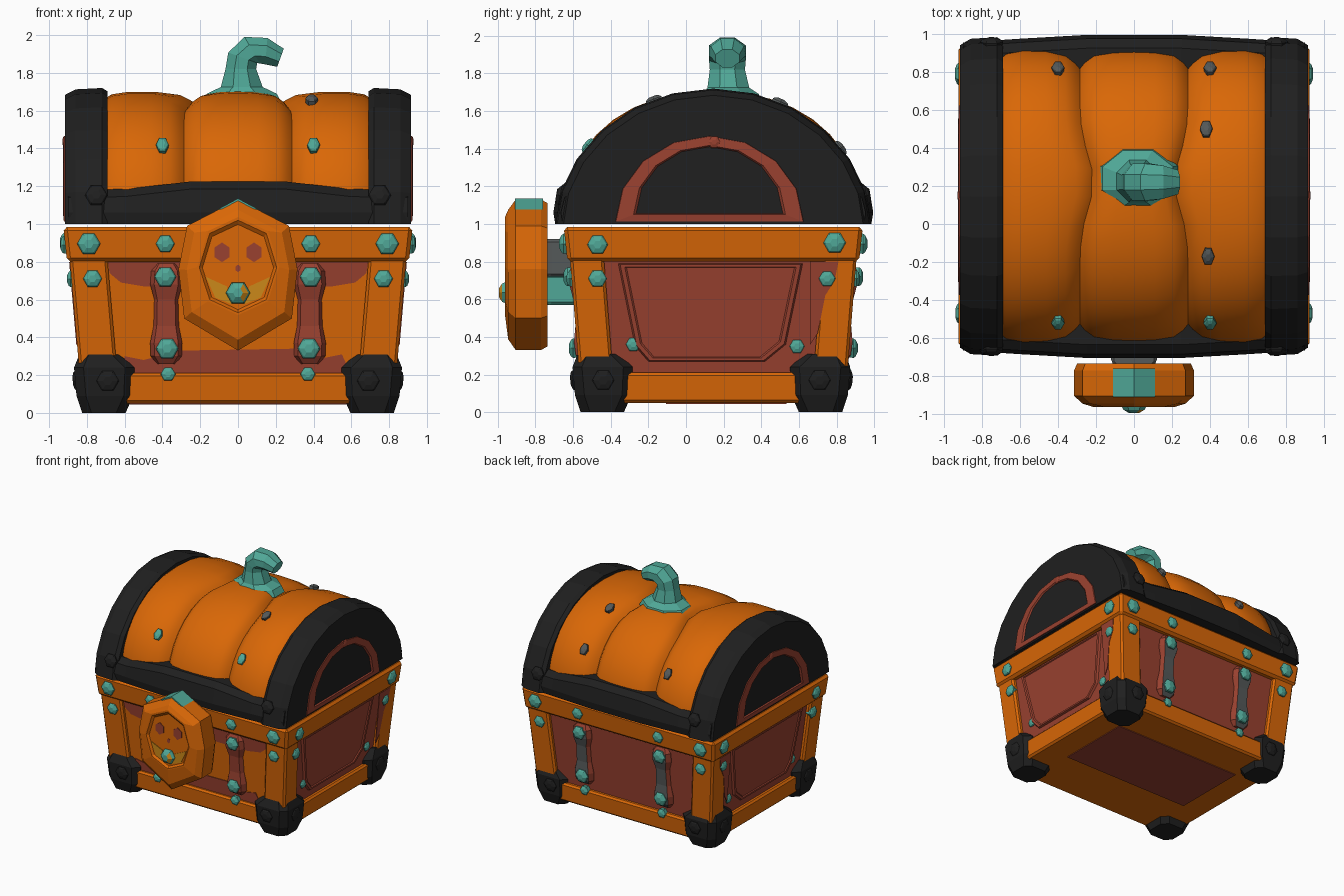
import bpy, bmesh, math
from mathutils import Vector

if "Cube" in bpy.data.objects:
    bpy.data.objects.remove(bpy.data.objects["Cube"])

def mat(name, r, g, b):
    m = bpy.data.materials.new(name)
    m.diffuse_color = (r, g, b, 1)
    m.use_nodes = True
    m.node_tree.nodes["Principled BSDF"].inputs["Base Color"].default_value = m.diffuse_color
    return m

ORANGE = mat("pumpkin orange", 0.70, 0.137, 0.002)
RED = mat("brown red", 0.32, 0.053, 0.029)
BLACK = mat("iron black", 0.014, 0.014, 0.014)
TEAL = mat("teal", 0.08, 0.39, 0.31)
GRAY = mat("dull gray", 0.09, 0.10, 0.10)
YELLOW = mat("dark yellow", 0.60, 0.25, 0.01)
CY = 0.145                       # chest centre in y
SIGNS = (-1, 1)

def make(name, parts, *mats, bevel=0, rule=None):
    """One object from a list of lofts; each loft is a list of equal rings."""
    bm = bmesh.new()
    for rings in parts:
        vs = [[bm.verts.new(p) for p in r] for r in rings]
        n = len(vs[0])
        for a, b in zip(vs, vs[1:]):
            for i in range(n):
                j = (i + 1) % n
                bm.faces.new((a[i], a[j], b[j], b[i]))
        bm.faces.new(vs[0])
        bm.faces.new(vs[-1])
    bmesh.ops.recalc_face_normals(bm, faces=bm.faces)
    bm.normal_update()
    if rule:
        for f in bm.faces:
            f.material_index = rule(f)
    me = bpy.data.meshes.new(name)
    bm.to_mesh(me)
    bm.free()
    for m in mats:
        me.materials.append(m)
    ob = bpy.data.objects.new(name, me)
    bpy.context.collection.objects.link(ob)
    if bevel:
        b = ob.modifiers.new("bevel", 'BEVEL')
        b.width, b.segments = bevel, 1
    return ob

def sq(cx, cy, hx, hy, z, c=0):
    """Rectangle ring, with optional cut corners."""
    if not c:
        return [(cx + i * hx, cy + j * hy, z) for i, j in ((-1, -1), (1, -1), (1, 1), (-1, 1))]
    p = [(-hx + c, -hy), (hx - c, -hy), (hx, -hy + c), (hx, hy - c),
         (hx - c, hy), (-hx + c, hy), (-hx, hy - c), (-hx, -hy + c)]
    return [(cx + x, cy + y, z) for x, y in p]

def stud(c, n, r, h=None, long=1):
    """Six-sided domed nail head."""
    h = h or r * 0.75
    q = Vector(n).to_track_quat('Z', 'Y')
    ring = lambda k, d: [Vector(c) + q @ Vector((k * r * math.cos(a), long * k * r * math.sin(a), d))
                         for a in (i * math.pi / 3 for i in range(6))]
    return [ring(0.9, -0.03), ring(1, h * 0.3), ring(0.85, h * 0.65), ring(0.4, h)]

def HX(z): return 0.825 + 0.065 * (z - 0.05) / 0.75
def HY(z): return 0.70 + 0.06 * (z - 0.05) / 0.75

# ---- body: core, rails, posts ----
make("body_core", [[sq(0, CY, HX(z) - 0.035, HY(z) - 0.035, z) for z in (0.08, 0.95)]],
     RED, ORANGE, rule=lambda f: 1 if f.normal.y < -0.8 else 0)
make("bottom_rail", [[sq(0, CY, HX(z), HY(z), z, 0.06) for z in (0.05, 0.21)]], ORANGE, bevel=0.015)
make("top_rail", [[sq(0, CY, 0.905, 0.775, 0.80), sq(0, CY, 0.925, 0.795, 0.985)]], ORANGE, bevel=0.02)
make("corner_posts", [[sq(i * (HX(z) - 0.1), CY + j * (HY(z) - 0.09), 0.1, 0.09, z) for z in (0.15, 0.82)]
                      for i in SIGNS for j in SIGNS], ORANGE, bevel=0.015)
make("underside_panel", [[sq(0, CY + 0.07, 0.60, 0.32, z) for z in (0.044, 0.052)]], RED)

# painted red strips on the front panel
def front(p, d): return [(x, CY - HY(z) + 0.035 - d, z) for x, z in p]
top_strip = [(-0.69, 0.81), (-0.68, 0.74), (-0.62, 0.69), (-0.5, 0.67), (0.5, 0.67), (0.62, 0.69), (0.68, 0.74), (0.69, 0.81)]
low_strip = [(-0.6, 0.2), (-0.6, 0.3), (-0.5, 0.28), (-0.3, 0.33), (0.3, 0.34), (0.45, 0.29), (0.55, 0.31), (0.6, 0.2)]
make("front_paint", [[front(s, 0), front(s, 0.006)] for s in (top_strip, low_strip)], RED)

# red paint running onto the rear side posts
patch = [(0.66, 0.80), (0.81, 0.80), (0.79, 0.7), (0.74, 0.62), (0.70, 0.42), (0.66, 0.36)]
make("post_paint", [[[(s * (HX(z) + d), y, z) for y, z in patch] for d in (-0.003, 0.004)] for s in SIGNS], RED)

# raised panels on the two sides
side = [(-0.36, 0.79), (0.62, 0.79), (0.53, 0.36), (0.42, 0.27), (-0.2, 0.27), (-0.27, 0.35)]
def side_ring(s, d, k):
    return [(s * (HX(z) - 0.035 + d), 0.13 + (y - 0.13) * k, 0.54 + (z - 0.54) * k) for y, z in side]
make("side_panels", [[side_ring(s, 0, 1), side_ring(s, 0.018, 0.98), side_ring(s, 0.018, 0.93), side_ring(s, 0.01, 0.91)]
                     for s in SIGNS], RED)

# ---- iron feet ----
feet = []
for i in SIGNS:
    for j, cy in ((-1, -0.44), (1, 0.71)):
        feet.append([sq(i * (0.705 + o), cy + j * o, h, h, z, 0.05)
                     for z, h, o in ((0, 0.115, 0.005), (0.09, 0.15, 0), (0.24, 0.16, 0.003), (0.31, 0.11, 0.025))])
        feet.append(stud((i * 0.69, cy + j * 0.155, 0.17), (0, j, -0.1), 0.06, 0.02))
        feet.append(stud((i * 0.855, cy, 0.17), (i, 0, -0.1), 0.06, 0.02))
make("corner_feet", feet, BLACK)

# ---- straps, wide at both ends ----
def strap(cx, j):
    rings = []
    for z, w, d in ((0.26, 0.05, 0.02), (0.30, 0.082, 0.045), (0.37, 0.085, 0.05), (0.46, 0.067, 0.035),
                    (0.60, 0.063, 0.035), (0.68, 0.085, 0.05), (0.75, 0.08, 0.045), (0.79, 0.05, 0.02)):
        y = HY(z) - 0.05
        rings.append([(cx + x, CY + j * (y + e), z) for x, e in
                      ((-w, 0), (w, 0), (w, d * 0.6), (w * 0.75, d + 0.015), (-w * 0.75, d + 0.015), (-w, d * 0.6))])
    return rings
make("front_straps", [strap(i * 0.38, -1) for i in SIGNS], RED)
make("back_straps", [strap(i * 0.38, 1) for i in SIGNS], RED, GRAY,
     rule=lambda f: 1 if f.normal.y > 0.8 and f.calc_center_median().z < 0.74 else 0)

# ---- teal studs ----
studs = []
for i in SIGNS:
    for j in SIGNS:
        for x, z, r, d in ((0.79, 0.895, 0.062, 0.785), (0.385, 0.895, 0.05, 0.785), (0.77, 0.71, 0.05, 0.752),
                           (0.385, 0.72, 0.058, 0.765), (0.375, 0.34, 0.06, 0.735), (0.37, 0.205, 0.04, 0.712)):
            studs.append(stud((i * x, CY + j * d, z), (0, j, 0), r, r * 0.55))
    for y, z, r, d in ((-0.47, 0.89, 0.055, 0.913), (0.79, 0.9, 0.06, 0.913), (-0.47, 0.71, 0.05, 0.88),
                       (0.75, 0.71, 0.045, 0.88), (-0.28, 0.36, 0.04, 0.815), (0.59, 0.35, 0.04, 0.815)):
        studs.append(stud((i * d, y, z), (i, 0, 0), r, r * 0.5))
make("body_studs", studs, TEAL)

# ---- lid: pumpkin lobes, the middle one pinched near the stem ----
def lid(x, t, k):
    c, s = math.cos(t), max(math.sin(t), 0)
    y = CY - k * 0.785 * math.copysign(abs(c) ** 0.9, c)
    if abs(x) < 0.5:
        x *= 1 - 0.25 * math.exp(-((y - 0.22) / 0.2) ** 2) * min(1, (0.5 - abs(x)) / 0.2)
    return Vector((x, y, 1.01 + k * 0.69 * s ** 0.9))
half = [(0.72, 0.93), (0.67, 0.98), (0.58, 1), (0.46, 1), (0.36, 0.975), (0.31, 0.93), (0.285, 0.895),
        (0.26, 0.935), (0.21, 0.98), (0.11, 1.0)]
xs = [(-x, k) for x, k in half] + [(0, 1.005)] + half[::-1]
lobes = make("lid_lobes", [[[lid(x, math.pi * i / 18, k) for i in range(19)] for x, k in xs]], ORANGE)
bpy.context.view_layer.objects.active = lobes
lobes.select_set(True)
bpy.ops.object.shade_smooth_by_angle(angle=math.radians(35))
lobes.select_set(False)

# nails on the lid
def nail(x, y):
    t = math.acos(max(-1, min(1, math.copysign((abs(CY - y) / 0.785) ** (1 / 0.9), CY - y))))
    p = lid(x, t, 1)
    p.x = x
    return stud(p, (0, (p.y - CY) / 0.62, (p.z - 1.01) / 0.48), 0.034, 0.022, 1.5)
make("lid_nails_front", [nail(x, -0.52) for x in (-0.4, 0.4)], TEAL)
make("lid_nails", [nail(x, y) for x, y in ((-0.4, 0.82), (0.4, 0.82), (0.38, 0.5), (0.39, -0.17))], GRAY)

# ---- lid: iron end bands and rails ----
def arch(x, k, cy, ry, z0, rz, n, e=1):
    return [(x, cy - k * ry * math.cos(math.pi * i / n), z0 + k * rz * max(0, math.sin(math.pi * i / n)) ** e) for i in range(n + 1)]
make("end_bands", [[arch(s * x, k, CY, 0.838, 1.0, 0.72, 12, 1.06) for x, k in ((0.69, 0.975), (0.72, 1), (0.86, 0.99), (0.915, 0.95))]
                   for s in SIGNS], BLACK)
make("lid_rails", [[[(x, CY + j * y, z) for y, z in ((0.6, 1.0), (d, 1.0), (d + 0.01, 1.06), (d - 0.01, t - 0.04), (d - 0.06, t), (0.6, t))]
                    for x, d, t in ((-0.9, 0.80, 1.18), (-0.6, 0.82, 1.185), (-0.25, 0.84, 1.225), (0.25, 0.84, 1.225),
                                    (0.6, 0.82, 1.185), (0.9, 0.80, 1.18))] for j in SIGNS], BLACK)
make("lid_underside", [[sq(0, CY, 0.88, 0.78, z) for z in (1.0, 1.03)]], BLACK)
make("iron_studs", [stud((i * 0.75, CY + j * 0.805, 1.15), (0, j, 0.2), 0.06, 0.03) for i in SIGNS for j in SIGNS], BLACK)

# red arch panels on the lid ends
make("end_panels", [[arch(s * x, k, 0.125, 0.505, 1.01 + (1 - k) * 0.2, 0.46, 8)
                     for x, k in ((0.90, 1), (0.922, 0.985), (0.926, 0.8), (0.91, 0.76))] for s in SIGNS]
     + [stud((s * 0.915, 0.15, 1.435), (s, 0, 0), 0.035, 0.015) for s in SIGNS], RED)

# ---- lock plate with face ----
def sym(p): return p + [(-x, z) for x, z in p[-2:0:-1]]
outer = sym([(0, 1.13), (0.27, 0.99), (0.315, 0.76), (0.285, 0.5), (0, 0.33)])
inner = sym([(0, 1.02), (0.15, 0.95), (0.205, 0.77), (0.15, 0.6), (0, 0.53)])
def plate(p, y, k=1): return [(x * k, y, 0.74 + (z - 0.74) * k) for x, z in p]
make("lock_plate", [[plate(outer, -0.735, 0.95), plate(outer, -0.77), plate(outer, -0.905), plate(outer, -0.945, 0.86),
                     plate(inner, -0.962, 1.06), plate(inner, -0.962), plate(inner, -0.945, 0.92)]], ORANGE)
def disc(cx, cz, rx, rz, n=6):
    return [[(cx + rx * math.sin(2 * math.pi * i / n), y, cz + rz * math.cos(2 * math.pi * i / n)) for i in range(n)]
            for y in (-0.943, -0.95)]
make("face_eyes_and_nose", [disc(-0.085, 0.85, 0.045, 0.052), disc(0.085, 0.85, 0.045, 0.052), disc(0, 0.765, 0.015, 0.02)], RED)
mouth = [(0.03, 0.575), (0.12, 0.61), (0.17, 0.72), (0.06, 0.67)]
make("face_mouth", [[plate([(s * x, z) for x, z in mouth], y) for y in (-0.943, -0.95)] for s in SIGNS], YELLOW)
make("lock_knob", [stud((0, -0.945, 0.635), (0, -1, 0), 0.065, 0.05)], TEAL, YELLOW,
     rule=lambda f: 1 if f.normal.y < -0.5 and f.calc_center_median().x > 0.03 else 0)
tip = [(-0.11, 1.076), (0, 1.135), (0.11, 1.076), (0, 1.09)]
make("lock_tip", [[plate(tip, -0.76), plate(tip, -0.91)]], TEAL)
make("lock_bracket_upper", [[sq(0, -0.66, 0.12, 0.1, z, 0.03) for z in (0.72, 0.92)]], GRAY, bevel=0.015)
make("lock_bracket_lower", [[sq(0, -0.66, 0.10, 0.1, z, 0.03) for z in (0.57, 0.73)]], TEAL, bevel=0.015)

# ---- curved stem ----
def stem_ring(x, z, r, tilt, y, k, n=8):
    t = math.radians(tilt)
    return [(x + r * math.cos(a) * math.cos(t), y + r * k * math.sin(a),
             z - r * math.cos(a) * math.sin(t)) for a in (2 * math.pi * (i + 0.5) / n for i in range(n))]
make("stem", [[stem_ring(*p) for p in ((0.02, 1.64, 0.23, 0, 0.24, 0.75), (0.02, 1.69, 0.2, 0, 0.24, 0.8), (0.02, 1.725, 0.12, 0, 0.225, 1),
              (0.015, 1.82, 0.088, 0, 0.22, 1.15), (0.025, 1.88, 0.088, 20, 0.22, 1.2), (0.075, 1.92, 0.088, 60, 0.22, 1.2),
              (0.15, 1.915, 0.076, 95, 0.22, 1.25), (0.225, 1.88, 0.055, 110, 0.22, 1.25))]], TEAL)
